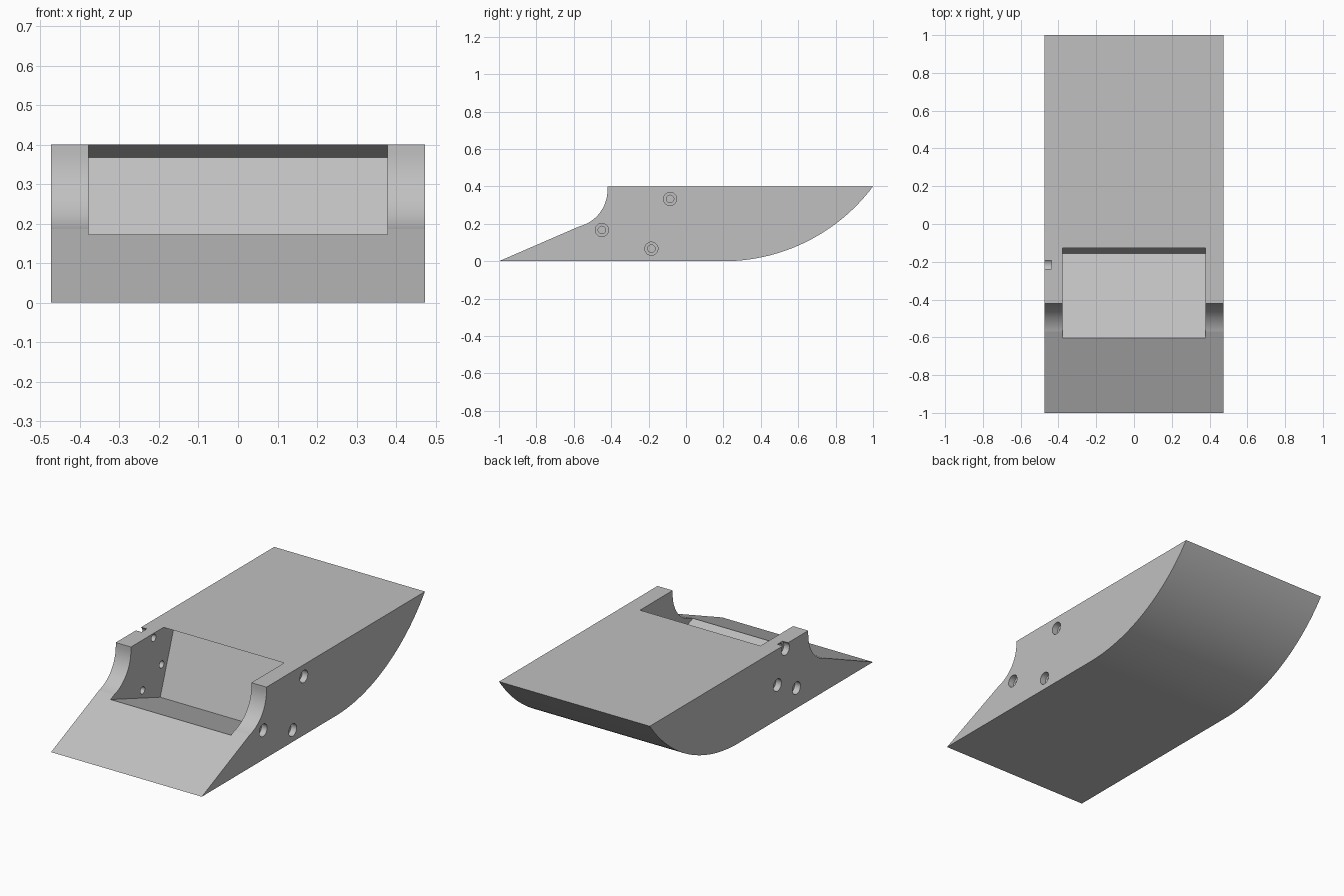
import bpy, bmesh, math
from mathutils import Matrix, Vector

cube = bpy.data.objects.get("Cube")
if cube:
    bpy.data.objects.remove(cube, do_unlink=True)

HALF_WIDTH = 0.473
POCKET_HALF = 0.378

grey = bpy.data.materials.new("plain_grey")
grey.use_nodes = True
colour = (0.53, 0.53, 0.53, 1)
grey.diffuse_color = colour
grey.node_tree.nodes["Principled BSDF"].inputs["Base Color"].default_value = colour


def add_object(name, bm):
    bmesh.ops.recalc_face_normals(bm, faces=bm.faces)
    mesh = bpy.data.meshes.new(name)
    bm.to_mesh(mesh)
    bm.free()
    mesh.materials.append(grey)
    obj = bpy.data.objects.new(name, mesh)
    bpy.context.collection.objects.link(obj)
    return obj


def prism(name, profile, half):
    """Extrude a (y, z) outline across x."""
    bm = bmesh.new()
    face = bm.faces.new([bm.verts.new((-half, y, z)) for y, z in profile])
    ext = bmesh.ops.extrude_face_region(bm, geom=[face])["geom"]
    moved = [v for v in ext if isinstance(v, bmesh.types.BMVert)]
    bmesh.ops.translate(bm, verts=moved, vec=(2 * half, 0, 0))
    return add_object(name, bm)


def cylinder(name, radius, x0, x1, y, z):
    bm = bmesh.new()
    place = Matrix.Translation(((x0 + x1) / 2, y, z)) @ Matrix.Rotation(math.pi / 2, 4, 'Y')
    bmesh.ops.create_cone(bm, cap_ends=True, segments=64, radius1=radius,
                          radius2=radius, depth=abs(x1 - x0), matrix=place)
    return add_object(name, bm)


def arc(cy, cz, r, start, end, steps):
    angles = [math.radians(start + (end - start) * i / steps) for i in range(steps + 1)]
    return [(cy + r * math.cos(a), cz + r * math.sin(a)) for a in angles]


def cut(target, cutter):
    cutter.hide_render = True
    mod = target.modifiers.new("cut", 'BOOLEAN')
    mod.operation = 'DIFFERENCE'
    mod.solver = 'EXACT'
    mod.object = cutter
    bpy.context.view_layer.objects.active = target
    bpy.ops.object.modifier_apply(modifier=mod.name)
    bpy.data.objects.remove(cutter, do_unlink=True)


# Wedge body: sloped nose, concave shoulder, flat top, rounded heel
outline = [(-1, 0)]
outline += arc(-0.62, 0.38, 0.2, -75.5, 0, 28)
outline += [(-0.42, 0.4)]
outline += arc(0.2, 1.0, 1.0, -36.87, -90, 40)
body = prism("wedge_body", outline, HALF_WIDTH)

# Tilted rectangular pocket, open towards the nose
tilt = math.radians(19.4)
forward = Vector((-math.cos(tilt), math.sin(tilt)))
up = Vector((math.sin(tilt), math.cos(tilt)))
corner = Vector((-0.157, 0.015))
height = up * 0.373
pocket = [corner, corner + forward, corner + forward + height, corner + height]
cut(body, prism("pocket_cutter", pocket, POCKET_HALF))

# Counterbored screw holes through both side walls
holes = {1: [(-0.085, 0.333), (-0.45, 0.167), (-0.185, 0.067)],
         -1: [(-0.144, 0.196), (-0.315, 0.114), (-0.216, 0.374)]}
for side, centres in holes.items():
    for y, z in centres:
        cut(body, cylinder("bore_cutter", 0.035, side * 0.438, side * 0.52, y, z))
        cut(body, cylinder("screw_cutter", 0.02, side * 0.35, side * 0.46, y, z))

# Smooth curves, crisp corners
bpy.ops.object.select_all(action='DESELECT')
body.select_set(True)
bpy.context.view_layer.objects.active = body
bpy.ops.object.shade_smooth_by_angle(angle=math.radians(7))
